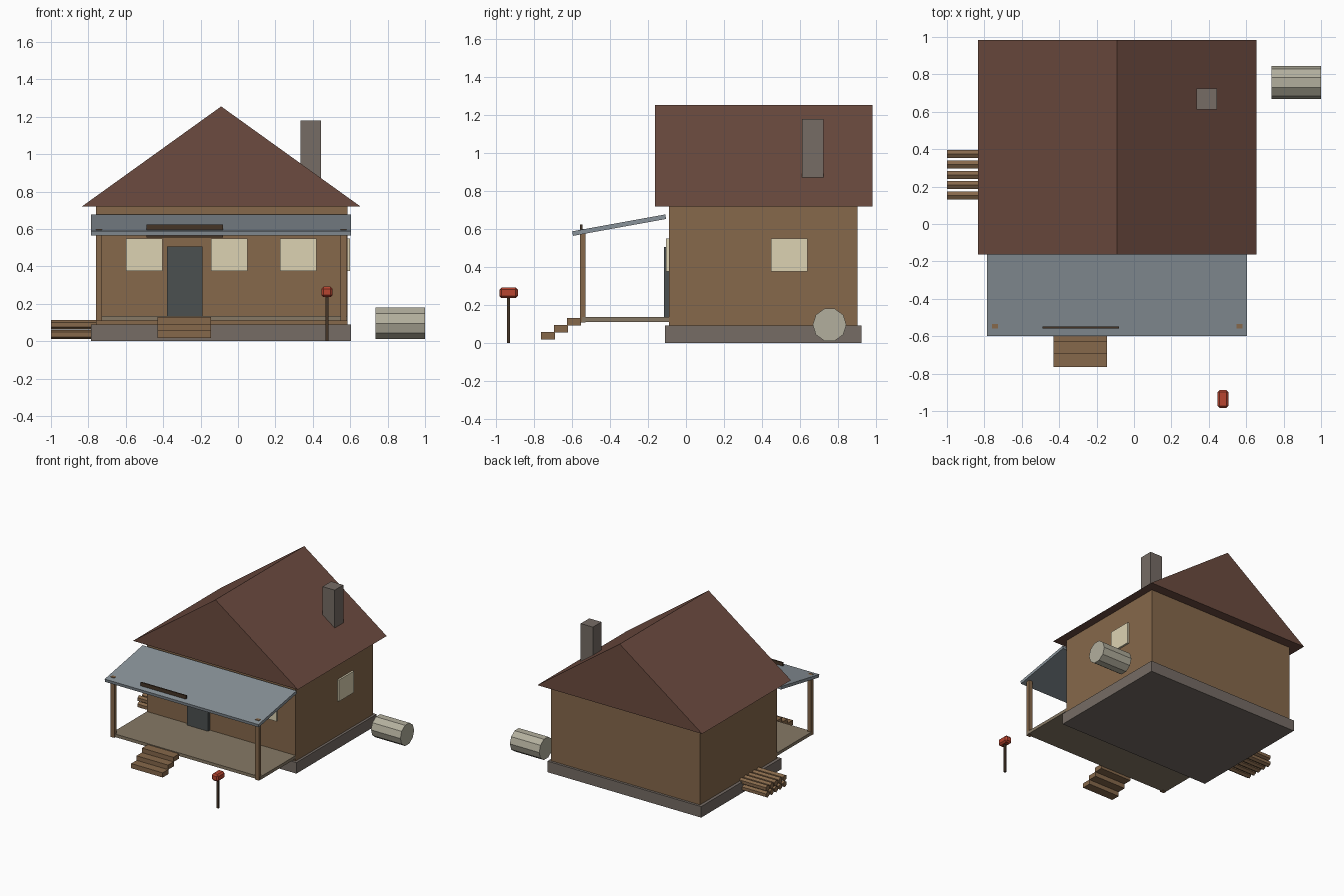
import bpy, bmesh
from math import atan2, cos, sin, pi

if "Cube" in bpy.data.objects:
    bpy.data.objects.remove(bpy.data.objects["Cube"])


def mat(name, r, g, b):
    m = bpy.data.materials.new(name)
    m.diffuse_color = (r, g, b, 1)
    m.use_nodes = True
    m.node_tree.nodes["Principled BSDF"].inputs["Base Color"].default_value = m.diffuse_color
    return m


WOOD = mat("wood", .24, .14, .07)
ROOF = mat("roof_brown", .15, .07, .05)
STONE = mat("stone", .18, .15, .13)
DECK = mat("deck", .24, .19, .13)
METAL = mat("sheet_metal", .25, .29, .32)
GLASS = mat("lit_window", .72, .65, .45)
DOOR = mat("door_grey", .07, .08, .08)
DARK = mat("dark_wood", .06, .035, .02)
RED = mat("red", .48, .06, .03)
TANK = mat("tank_grey", .45, .43, .34)


def prism(name, profile, a, b, axis, material):
    """Extrude a closed 2D profile from a to b; axis 'x' takes (y, z), 'y' takes (x, z)."""
    place = (lambda p, t: (t, p[0], p[1])) if axis == 'x' else (lambda p, t: (p[0], t, p[1]))
    bm = bmesh.new()
    ends = [[bm.verts.new(place(p, t)) for p in profile] for t in (a, b)]
    for ring in ends:
        bm.faces.new(ring)
    n = len(profile)
    for i in range(n):
        j = (i + 1) % n
        bm.faces.new((ends[0][i], ends[0][j], ends[1][j], ends[1][i]))
    bmesh.ops.recalc_face_normals(bm, faces=bm.faces)
    me = bpy.data.meshes.new(name)
    bm.to_mesh(me)
    bm.free()
    me.materials.append(material)
    ob = bpy.data.objects.new(name, me)
    bpy.context.collection.objects.link(ob)
    return ob


def box(name, x, y, z, material):
    """Box from (min, max) ranges."""
    return prism(name, [(y[0], z[0]), (y[1], z[0]), (y[1], z[1]), (y[0], z[1])],
                 x[0], x[1], 'x', material)


def polygon(cy, cz, r, n, start=0):
    return [(cy + r * cos(start + 2 * pi * i / n), cz + r * sin(start + 2 * pi * i / n))
            for i in range(n)]


# House body
box("foundation", (-.785, .605), (-.11, .925), (0, .09), STONE)
box("walls", (-.76, .585), (-.09, .905), (.09, .72), WOOD)
prism("gable_roof", [(-.835, .72), (.655, .72), (-.09, 1.255)], -.163, .984, 'y', ROOF)
box("chimney", (.335, .445), (.613, .724), (.78, 1.18), STONE)

# Door and windows
box("door", (-.38, -.19), (-.115, -.08), (.11, .505), DOOR)
for i, x in enumerate((-.60, -.145, .225)):
    box(f"front_window_{i + 1}", (x, x + .195), (-.105, -.08), (.375, .55), GLASS)
box("side_window", (.575, .60), (.448, .64), (.375, .55), GLASS)

# Porch with sloping sheet roof
box("porch_floor", (-.76, .585), (-.548, -.09), (.11, .135), DECK)
for side, x in (("left", -.76), ("right", .547)):
    box(f"{side}_porch_post", (x, x + .034), (-.56, -.53), (.108, .60), WOOD)
prism("porch_roof", [(-.596, .564), (-.105, .653), (-.109, .677), (-.60, .588)],
      -.785, .605, 'x', METAL)
box("porch_board", (-.49, -.08), (-.558, -.547), (.555, .625), DARK)

# Front steps
for i in range(3):
    y, z = -.627 - .069 * i, .092 - .037 * i
    box(f"step_{i + 1}", (-.43, -.145), (y, y + .074), (z, z + .038), WOOD)

# Firewood: two rows of hexagonal logs
for row in range(2):
    for i in range(5):
        prism(f"log_{row + 1}_{i + 1}",
              polygon(.152 + .0555 * i, .036 + .051 * row, .025, 6, pi / 2),
              -1, -.74, 'x', WOOD)

# Ten-sided water tank lying on its side
prism("tank", polygon(.757, .095, .089, 10), .735, 1, 'x', TANK)

# Mailbox on a post
box("mailbox_post", (.468, .484), (-.943, -.927), (0, .25), DARK)
mailbox = box("mailbox", (.446, .506), (-.984, -.887), (.235, .292), RED)
bevel = mailbox.modifiers.new("bevel", 'BEVEL')
bevel.width = .012
bevel.segments = 1
